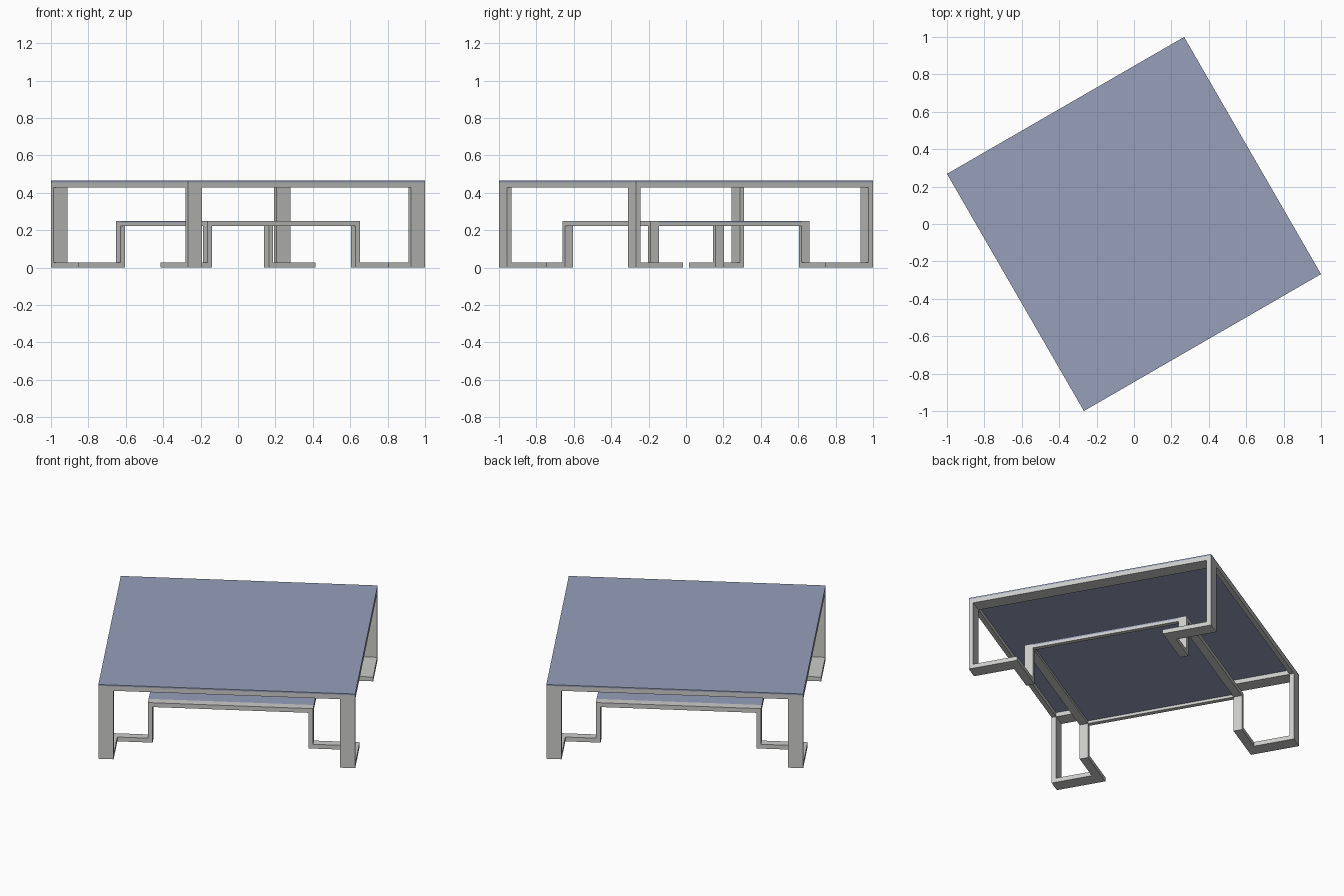
import bpy, bmesh, math
from mathutils import Matrix

if "Cube" in bpy.data.objects:
    bpy.data.objects.remove(bpy.data.objects["Cube"], do_unlink=True)

TURN = Matrix.Rotation(math.radians(30), 4, 'Z')


def material(name, rgb):
    m = bpy.data.materials.new(name)
    m.use_nodes = True
    colour = (*rgb, 1)
    m.diffuse_color = colour
    m.node_tree.nodes["Principled BSDF"].inputs["Base Color"].default_value = colour
    return m


metal = material("grey metal", (0.6, 0.6, 0.59))
panel = material("slate blue panel", (0.31, 0.35, 0.5))


def extrude(name, profile, axis, start, end, mat):
    """Extrude an (along, height) profile across the x or y axis of the table."""
    bm = bmesh.new()

    def place(a, z):
        return (start, a, z) if axis == 'x' else (a, start, z)

    face = bm.faces.new([bm.verts.new(place(a, z)) for a, z in profile])
    moved = bmesh.ops.extrude_face_region(bm, geom=[face])["geom"]
    step = (end - start, 0, 0) if axis == 'x' else (0, end - start, 0)
    bmesh.ops.translate(bm, vec=step,
                        verts=[g for g in moved if isinstance(g, bmesh.types.BMVert)])
    bmesh.ops.recalc_face_normals(bm, faces=bm.faces)
    bm.transform(TURN)
    mesh = bpy.data.meshes.new(name)
    bm.to_mesh(mesh)
    bm.free()
    mesh.materials.append(mat)
    obj = bpy.data.objects.new(name, mesh)
    bpy.context.collection.objects.link(obj)
    return obj


def box(name, x, y, z, mat):
    profile = [(y[0], z[0]), (y[1], z[0]), (y[1], z[1]), (y[0], z[1])]
    return extrude(name, profile, 'x', x[0], x[1], mat)


def mirrored(half):
    return half + [(-a, z) for a, z in reversed(half)]


# Main dimensions
bar = 0.027                     # thickness of the bent flat bar
top_half, top_bar = 0.732, 0.087
top_z, top_sheet = 0.465, 0.009
low_x, low_y, low_bar = 0.471, 0.49, 0.05
low_z, low_sheet = 0.25, 0.01
rail_z = top_z - top_sheet
low_in = low_y - low_bar
foot_end = top_half - top_bar

# Bent bars: high legs with feet turned inward, low legs with feet turned outward
high_profile = mirrored([
    (top_half, rail_z), (top_half, 0), (low_in, 0), (low_in, bar),
    (top_half - bar, bar), (top_half - bar, rail_z - bar)])
low_profile = mirrored([
    (low_x, low_z), (low_x, bar), (foot_end, bar), (foot_end, 0),
    (low_x - bar, 0), (low_x - bar, low_z - bar)])

for side, s in (("left", 1), ("right", -1)):
    extrude(f"{side}_high_frame", high_profile, 'x', s * foot_end, s * top_half, metal)
    # Lower rails carrying the shelf
    xs = sorted((s * (low_x - bar), s * low_x))
    box(f"{side}_shelf_rail", xs, (-low_in, low_in),
        (low_z - bar, low_z - low_sheet), metal)

for side, s in (("back", 1), ("front", -1)):
    extrude(f"{side}_low_frame", low_profile, 'y', s * low_in, s * low_y, metal)
    # Upper cross rails joining the two high frames
    ys = sorted((s * (top_half - bar), s * top_half))
    box(f"{side}_top_rail", (-foot_end, foot_end), ys, (rail_z - bar, rail_z), metal)

# Table top and lower shelf
box("table_top", (-top_half, top_half), (-top_half, top_half), (rail_z, top_z), panel)
box("lower_shelf", (-low_x, low_x), (-low_in, low_in), (low_z - low_sheet, low_z), panel)
